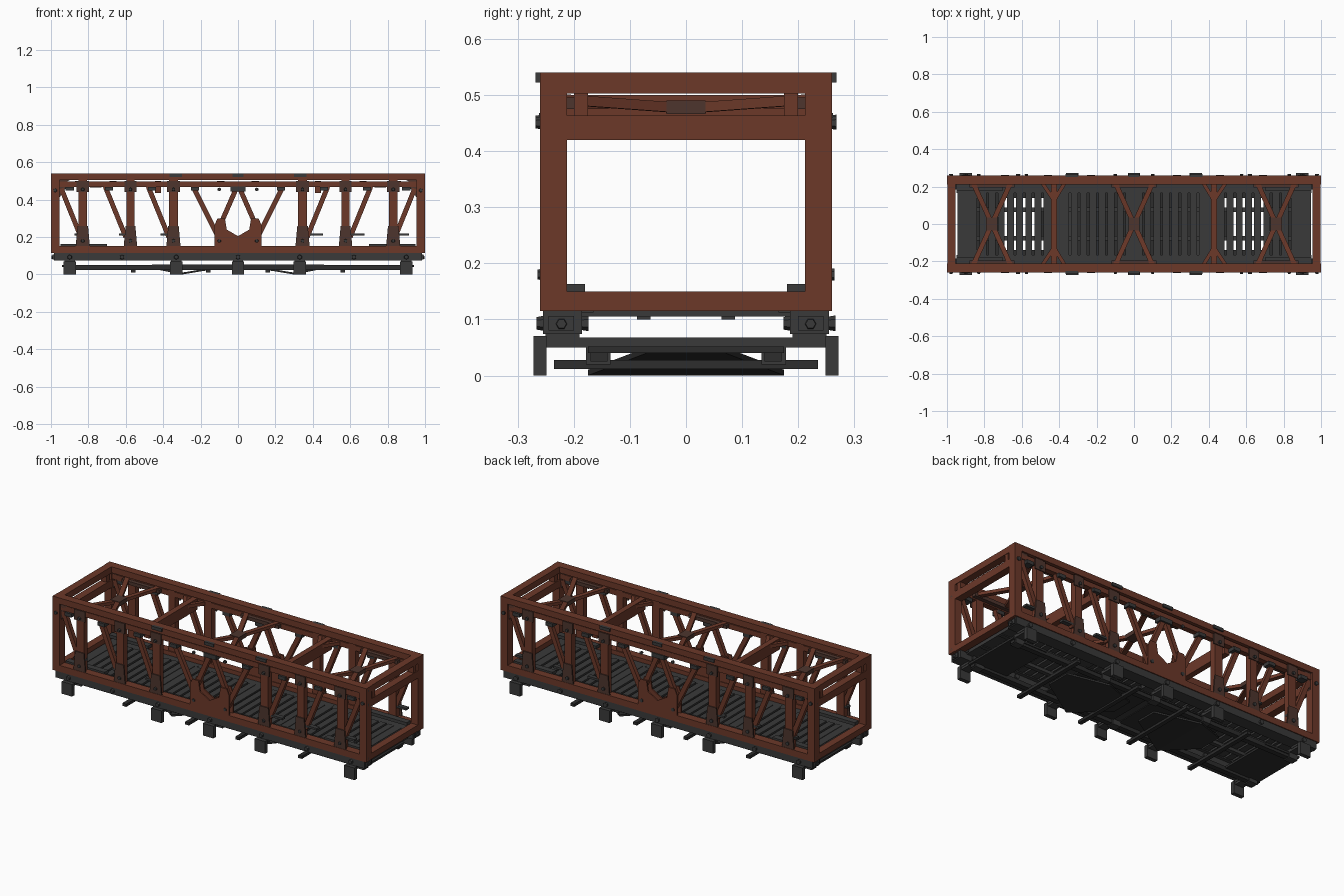
import bpy, bmesh, math
from mathutils import Vector, Matrix


def material(name, rgb):
    m = bpy.data.materials.new(name)
    m.diffuse_color = (*rgb, 1)
    return m


RUST = material("rust red", (0.150, 0.040, 0.022))
DARK_RUST = material("dark rust", (0.075, 0.036, 0.027))
STEEL = material("dark steel", (0.042, 0.042, 0.042))
BLACK = material("sooty steel", (0.026, 0.026, 0.026))
S = (-1, 1)


class Part:
    """Collects simple solids into one named object."""
    def __init__(self, name, mat):
        self.name, self.mat, self.bm = name, mat, bmesh.new()

    def box(self, x0, x1, y0, y1, z0, z1):
        m = Matrix.Translation(((x0 + x1) / 2, (y0 + y1) / 2, (z0 + z1) / 2))
        m = m @ Matrix.Diagonal((abs(x1 - x0), abs(y1 - y0), abs(z1 - z0), 1))
        bmesh.ops.create_cube(self.bm, size=1, matrix=m)

    def strut(self, a, b, w, t):
        # bar from a to b; w is across, t is along the local side axis
        a, b = Vector(a), Vector(b)
        d = (b - a).normalized()
        side = Vector((0, 1, 0)) if abs(d.y) < 0.01 else Vector((0, 0, 1))
        side = (side - d * side.dot(d)).normalized()
        rot = Matrix((d.cross(side), side, d)).transposed().to_4x4()
        m = Matrix.Translation((a + b) / 2) @ rot @ Matrix.Diagonal((w, t, (b - a).length, 1))
        bmesh.ops.create_cube(self.bm, size=1, matrix=m)

    def plate(self, pts, off):
        # flat polygon pushed along the offset vector
        vs = [self.bm.verts.new(p) for p in pts]
        f = self.bm.faces.new(vs)
        r = bmesh.ops.extrude_face_region(self.bm, geom=[f])
        bmesh.ops.translate(self.bm, vec=off, verts=[v for v in r["geom"] if isinstance(v, bmesh.types.BMVert)])

    def bolt(self, x, y, z, r, depth, axis="Y"):
        rot = Matrix.Rotation(math.pi / 2, 4, "X" if axis == "Y" else "Y")
        bmesh.ops.create_cone(self.bm, cap_ends=True, segments=6, radius1=r, radius2=r * 0.8,
                              depth=depth, matrix=Matrix.Translation((x, y, z)) @ rot)

    def done(self):
        bmesh.ops.recalc_face_normals(self.bm, faces=self.bm.faces)
        me = bpy.data.meshes.new(self.name)
        self.bm.to_mesh(me)
        self.bm.free()
        me.materials.append(self.mat)
        bpy.context.collection.objects.link(bpy.data.objects.new(self.name, me))


# Long chords and corner posts
p = Part("main_frame", RUST)
for s in S:
    p.box(-1, 1, s * 0.212, s * 0.26, 0.505, 0.54)
    p.box(-0.96, 0.96, s * 0.218, s * 0.25, 0.468, 0.498)
    p.box(-1, 1, s * 0.212, s * 0.26, 0.115, 0.152)
    for e in S:
        p.box(e * 0.955, e, s * 0.212, s * 0.26, 0.115, 0.54)
for e in S:
    p.box(e * 0.955, e * 0.998, -0.25, 0.25, 0.503, 0.54)
    p.box(e * 0.955, e * 0.998, -0.25, 0.25, 0.42, 0.463)
    p.box(e * 0.955, e * 0.998, -0.25, 0.25, 0.115, 0.15)
    for s in S:
        p.box(e * 0.96, e * 0.995, s * 0.175, s * 0.2, 0.45, 0.51)
p.done()

# Side posts, with widened feet and heads
p = Part("side_posts", RUST)
q = Part("post_gussets", DARK_RUST)
for s in S:
    for e in S:
        for x, w in ((0.83, 0.024), (0.575, 0.022), (0.345, 0.024)):
            p.box(e * x - w, e * x + w, s * 0.218, s * 0.252, 0.14, 0.51)
            q.plate([(e * x - w - 0.014, s * 0.25, 0.15), (e * x + w + 0.014, s * 0.25, 0.15),
                     (e * x + w + 0.004, s * 0.25, 0.26), (e * x - w - 0.004, s * 0.25, 0.26)], (0, s * 0.008, 0))
            q.box(e * x - w - 0.01, e * x + w + 0.01, s * 0.25, s * 0.257, 0.44, 0.5)
        # triangular corner stiffeners
        q.plate([(e * 0.956, s * 0.22, 0.47), (e * 0.9, s * 0.22, 0.505), (e * 0.956, s * 0.22, 0.505)], (0, s * 0.03, 0))
        q.plate([(e * 0.956, s * 0.225, 0.41), (e * 0.915, s * 0.225, 0.47), (e * 0.956, s * 0.225, 0.47)], (0, s * 0.02, 0))
p.done()
q.done()

# Side diagonals
p = Part("side_diagonals", RUST)
for s in S:
    y = s * 0.235
    for e in S:
        for xa, za, xb, zb in ((0.945, 0.46, 0.84, 0.2), (0.71, 0.47, 0.6, 0.2), (0.48, 0.47, 0.37, 0.2),
                               (0.24, 0.47, 0.09, 0.17), (0.005, 0.47, 0.11, 0.23)):
            p.strut((e * xa, y, za), (e * xb, y, zb), 0.026, 0.024)
p.done()

# Middle gusset with V notch
p = Part("middle_gusset", RUST)
for s in S:
    for y in (0.216, 0.252):
        for e in S:
            p.plate([(0, s * y, 0.15), (e * 0.125, s * y, 0.15), (e * 0.125, s * y, 0.265), (e * 0.11, s * y, 0.3),
                     (e * 0.07, s * y, 0.3), (e * 0.06, s * y, 0.24), (0, s * y, 0.205)], (0, s * 0.008, 0))
p.done()

# Pins, brackets and bolts on the sides
p = Part("side_pins", STEEL)
for s in S:
    for e in S:
        for x in (0.86, 0.62, 0.4):
            p.box(e * x - 0.015, e * x + 0.055, s * 0.222, s * 0.248, 0.208, 0.22)
        for x in (0.9, 0.69, 0.46, 0.23):
            p.box(e * x - 0.022, e * x + 0.022, s * 0.22, s * 0.262, 0.448, 0.468)
        for x in (0.83, 0.575, 0.345, 0.1):
            p.bolt(e * x, s * 0.258, 0.18, 0.011, 0.014)
            p.bolt(e * x, s * 0.262, 0.455, 0.01, 0.012)
        p.bolt(e * 0.978, s * 0.26, 0.45, 0.012, 0.016)
        for z in (0.135, 0.44, 0.518):
            p.bolt(e * 0.997, s * 0.24, z, 0.011, 0.006, "X")
        p.box(e * 0.7, e * 0.95, s * 0.18, s * 0.215, 0.145, 0.163)
        p.box(e * 0.3, e * 0.365, s * 0.25, s * 0.268, 0.522, 0.54)
    p.box(-0.03, 0.03, s * 0.25, s * 0.268, 0.522, 0.54)
    p.box(-0.04, 0.04, s * 0.214, s * 0.256, 0.445, 0.47)
p.done()

# Overhead crossbeams and X bracing
p = Part("overhead_bracing", RUST)
for e in S:
    p.box(e * 0.412, e * 0.445, -0.22, 0.22, 0.436, 0.5)
    for s in S:
        p.strut((e * 0.37, s * 0.22, 0.485), (e * 0.425, s * 0.13, 0.485), 0.02, 0.02)
        p.strut((e * 0.49, s * 0.22, 0.485), (e * 0.43, s * 0.13, 0.485), 0.02, 0.02)
for c in (-0.76, 0, 0.76):
    for s in S:
        for e in S:
            p.strut((c + e * 0.1, s * 0.22, 0.492), (c, 0, 0.476), 0.026, 0.018)
p.done()
p = Part("bracing_plates", DARK_RUST)
for c in (-0.76, 0, 0.76):
    p.box(c - 0.03, c + 0.03, -0.035, 0.035, 0.466, 0.49)
    for s in S:
        p.box(c - 0.12, c + 0.12, s * 0.195, s * 0.22, 0.475, 0.495)
p.done()

# Deck: edge strips, cross slats and slim runners
p = Part("deck_slats", STEEL)
for s in S:
    p.box(-0.95, 0.95, s * 0.165, s * 0.215, 0.112, 0.128)
n = 38
for i in range(n):
    x = -0.93 + 1.86 * (i + 0.5) / n
    p.box(x - 0.0185, x + 0.0185, -0.17, 0.17, 0.118, 0.132)
for x in (-0.9, -0.43, 0, 0.43, 0.9):
    p.box(x - 0.045, x + 0.045, -0.2, 0.2, 0.105, 0.129)
for y in (-0.075, 0.075):
    p.box(-0.94, 0.94, y - 0.012, y + 0.012, 0.1, 0.118)
p.done()

# Sill beams under the lower chords
p = Part("sill_beams", STEEL)
for s in S:
    p.box(-0.985, 0.985, s * 0.185, s * 0.255, 0.074, 0.115)
    for e in S:
        p.box(e * 0.98, e * 0.992, s * 0.2, s * 0.245, 0.08, 0.106)
        p.bolt(e * 0.993, s * 0.222, 0.092, 0.011, 0.01, "X")
    for x in (-0.9, -0.62, -0.33, 0, 0.33, 0.62, 0.9):
        p.bolt(x, s * 0.258, 0.093, 0.014, 0.016)
        p.bolt(x, s * 0.182, 0.093, 0.014, 0.016)
p.done()

# Feet and under crossbeams
p = Part("feet_and_crossbeams", STEEL)
for x in (-0.9, -0.33, 0, 0.33, 0.9):
    p.box(x - 0.026, x + 0.026, -0.262, 0.262, 0.05, 0.068)
    for s in S:
        p.box(x - 0.033, x + 0.033, s * 0.249, s * 0.272, 0, 0.07)
        p.box(x - 0.026, x + 0.026, s * 0.135, s * 0.178, 0.02, 0.056)
        p.box(x - 0.028, x + 0.028, s * 0.19, s * 0.25, 0.062, 0.078)
p.done()

# Underframe: long beams, thin cross plates and sloping belly plates
p = Part("underframe", BLACK)
for s in S:
    p.box(-0.93, 0.93, s * 0.14, s * 0.17, 0.025, 0.05)
for e in S:
    for x in (0.16, 0.56):
        p.box(e * x - 0.012, e * x + 0.012, -0.235, 0.235, 0.012, 0.028)
    p.plate([(e * 0.72, -0.175, 0.04), (e * 0.94, -0.175, 0.04), (e * 0.94, 0.175, 0.04), (e * 0.72, 0.175, 0.04)], (0, 0, 0.012))
    p.plate([(e * 0.02, -0.175, 0.046), (e * 0.46, -0.175, 0.046), (e * 0.46, 0.175, 0.046), (e * 0.02, 0.175, 0.046)], (0, 0, 0.008))
    # belly plates slope down to the inner crossbeams
    p.plate([(e * 0.3, -0.175, 0.0), (e * 0.3, 0.175, 0.0), (e * 0.5, 0.07, 0.04), (e * 0.5, -0.07, 0.04)], (0, 0, 0.01))
    p.plate([(e * 0.3, -0.175, 0.0), (e * 0.3, 0.175, 0.0), (e * 0.08, 0.06, 0.036), (e * 0.08, -0.06, 0.036)], (0, 0, 0.01))
p.done()
